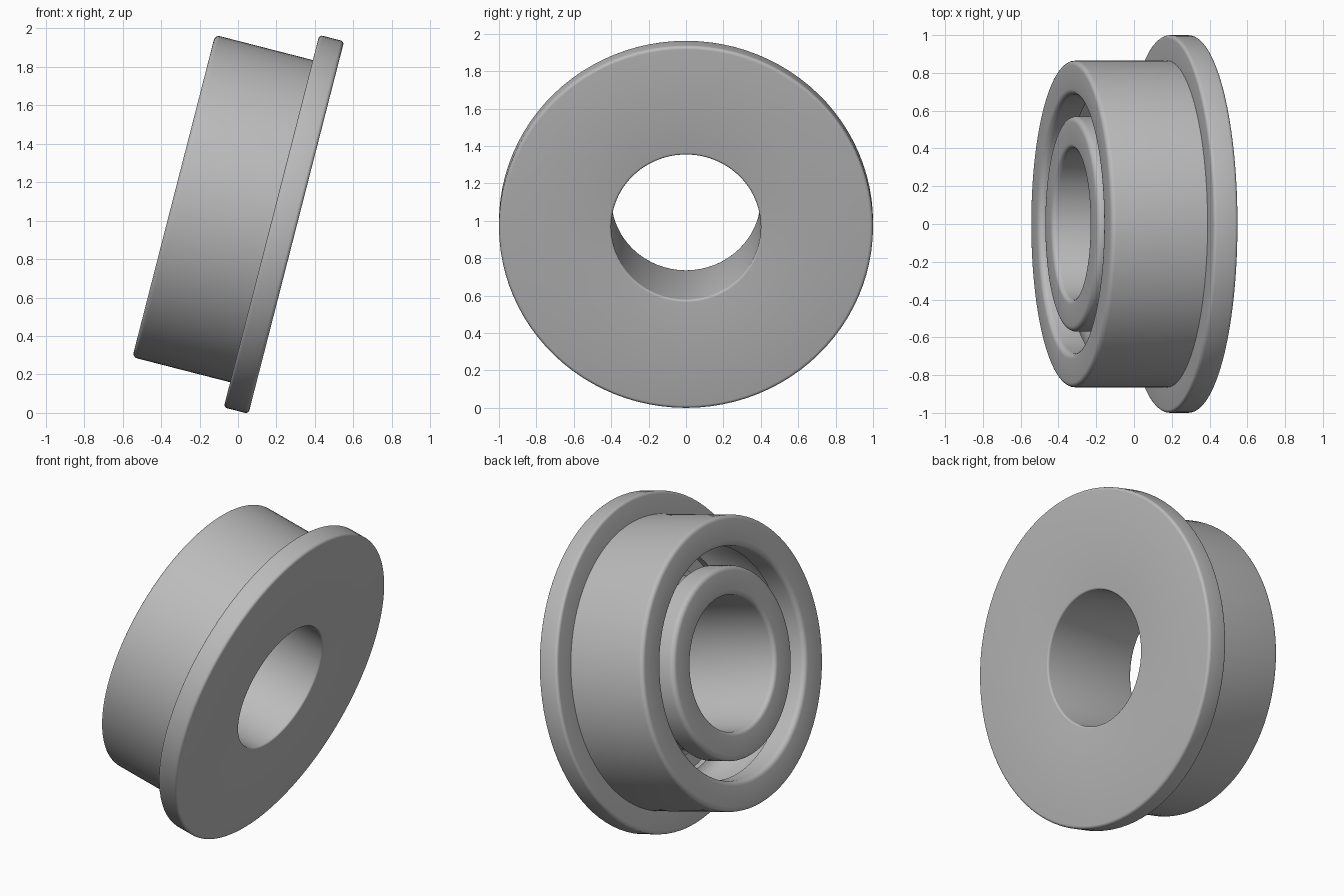
import bpy, bmesh, math
from mathutils import Matrix, Vector

if "Cube" in bpy.data.objects:
    bpy.data.objects.remove(bpy.data.objects["Cube"], do_unlink=True)

TILT = math.radians(14.4)
SEGMENTS = 96

steel = bpy.data.materials.new("grey_steel")
steel.use_nodes = True
steel.diffuse_color = (0.5, 0.5, 0.5, 1)
steel.node_tree.nodes["Principled BSDF"].inputs["Base Color"].default_value = (0.5, 0.5, 0.5, 1)


def rounded(corners, steps=5):
    """Replace each (axial, radius, rounding) corner by a small curve."""
    points = []
    for i, (t, r, size) in enumerate(corners):
        here = Vector((t, r))
        if size == 0:
            points.append(here)
            continue
        before = Vector(corners[i - 1][:2])
        after = Vector(corners[(i + 1) % len(corners)][:2])
        a, b = (before - here).normalized(), (after - here).normalized()
        centre = here + (a + b) * size
        for k in range(steps + 1):
            angle = k / steps * math.pi / 2
            points.append(centre - b * size * math.cos(angle) - a * size * math.sin(angle))
    return points


def race(start, end, radius, bulge, steps=10):
    """Arc-shaped ball track between two axial positions."""
    return [(start + (end - start) * (1 - math.cos(math.pi * k / steps)) / 2,
             radius + bulge * math.sin(math.pi * k / steps), 0)
            for k in range(steps + 1)]


def revolve(name, profile):
    bm = bmesh.new()
    verts = [bm.verts.new((p.x, 0, p.y)) for p in profile]
    edges = [bm.edges.new((v, verts[(i + 1) % len(verts)])) for i, v in enumerate(verts)]
    bmesh.ops.spin(bm, geom=verts + edges, cent=(0, 0, 0), axis=(1, 0, 0),
                   angle=math.tau, steps=SEGMENTS, use_duplicate=False)
    bmesh.ops.remove_doubles(bm, verts=bm.verts, dist=0.0001)
    bmesh.ops.recalc_face_normals(bm, faces=bm.faces)
    bm.transform(Matrix.Translation((0, 0, 1.042)) @ Matrix.Rotation(TILT, 4, 'Y'))
    mesh = bpy.data.meshes.new(name)
    bm.to_mesh(mesh)
    bm.free()
    mesh.materials.append(steel)
    obj = bpy.data.objects.new(name, mesh)
    bpy.context.collection.objects.link(obj)
    bpy.ops.object.select_all(action='DESELECT')
    obj.select_set(True)
    bpy.context.view_layer.objects.active = obj
    bpy.ops.object.shade_smooth_by_angle(angle=math.radians(30))
    return obj


BACK, FLANGE, FRONT = -0.345, 0.18, 0.313

# Bore, flange face, flange rim, barrel, then the ring gap with its ball tracks
section = [
    (FRONT, 0.40, 0.012), (FRONT, 1.0, 0.018), (FLANGE, 1.0, 0.018),
    (FLANGE, 0.865, 0), (BACK, 0.865, 0.025), (BACK, 0.685, 0.03),
    *race(-0.2, 0.14, 0.685, 0.09),
    (FLANGE, 0.685, 0), (FLANGE, 0.57, 0),
    *race(0.14, -0.2, 0.57, -0.07),
    (BACK, 0.57, 0.03), (BACK, 0.40, 0.025),
]
revolve("flanged_bearing", rounded(section))
